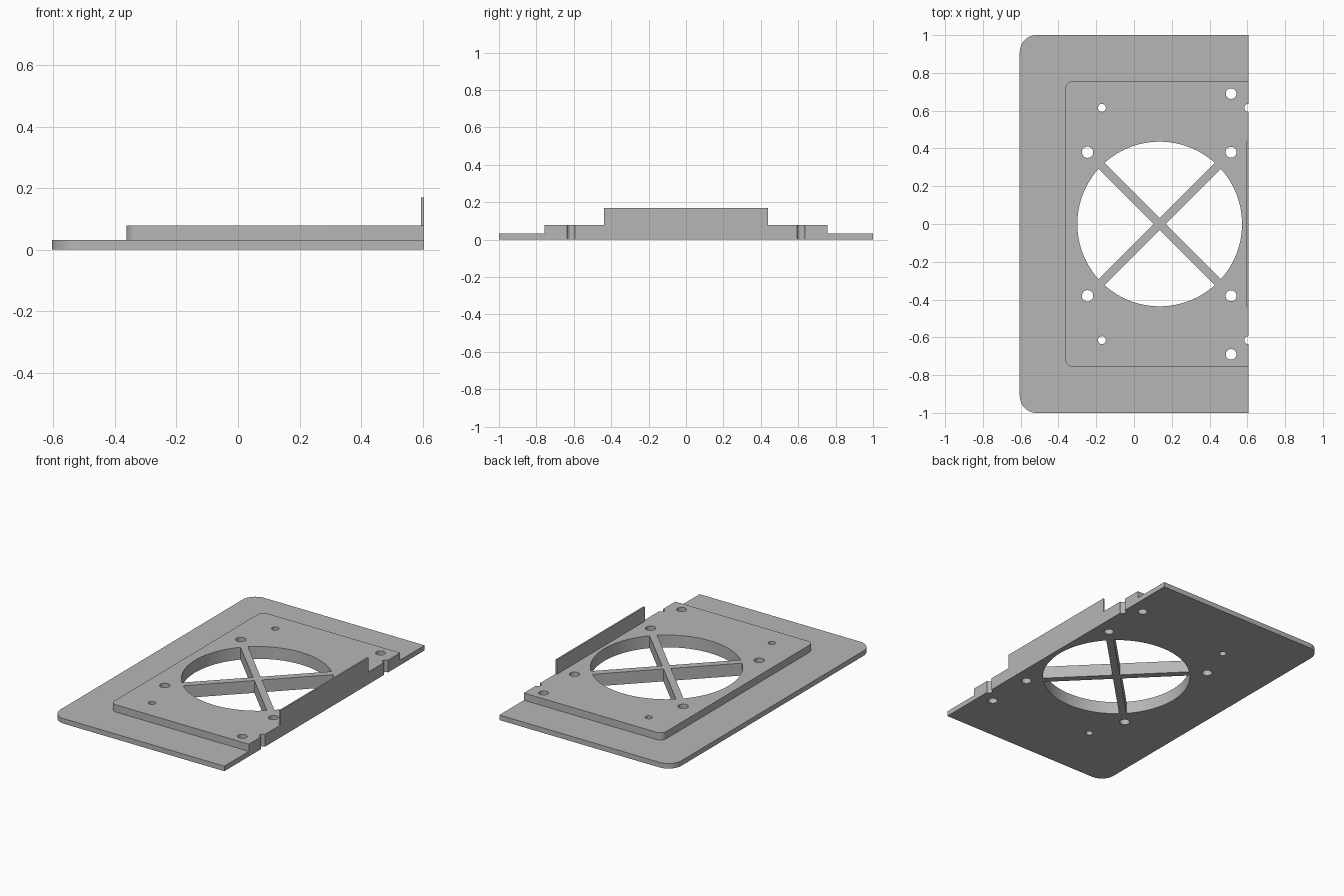
import bpy
import bmesh
from math import sin, cos, asin, pi, radians, sqrt

old = bpy.data.objects.get("Cube")
if old:
    bpy.data.objects.remove(old, do_unlink=True)

EDGE = 0.605                        # straight edge at +x
BASE_TOP, PLATE_TOP, LIP_TOP = 0.032, 0.078, 0.169
FAN_X, FAN_R, SPOKE = 0.136, 0.436, 0.044

grey = bpy.data.materials.new("plain grey")
grey.use_nodes = True
colour = (0.47, 0.47, 0.47, 1)
grey.diffuse_color = colour
grey.node_tree.nodes["Principled BSDF"].inputs["Base Color"].default_value = colour


def arc(cx, cy, r, a0, a1, n):
    return [(cx + r * cos(a0 + (a1 - a0) * i / n),
             cy + r * sin(a0 + (a1 - a0) * i / n)) for i in range(n + 1)]


def add_prism(bm, outline, z0, z1):
    """Extrude a counter-clockwise outline from z0 to z1."""
    low = [bm.verts.new((x, y, z0)) for x, y in outline]
    high = [bm.verts.new((x, y, z1)) for x, y in outline]
    bm.faces.new(low[::-1])
    bm.faces.new(high)
    n = len(low)
    for i in range(n):
        j = (i + 1) % n
        bm.faces.new((low[i], low[j], high[j], high[i]))


def make_object(name, prisms):
    bm = bmesh.new()
    for outline, z0, z1 in prisms:
        add_prism(bm, outline, z0, z1)
    mesh = bpy.data.meshes.new(name)
    bm.to_mesh(mesh)
    bm.free()
    mesh.materials.append(grey)
    obj = bpy.data.objects.new(name, mesh)
    bpy.context.collection.objects.link(obj)
    return obj


def plate_outline(left, half, r):
    """Rectangle with two rounded corners on the -x side."""
    return ([(EDGE, -half), (EDGE, half)]
            + arc(left + r, half - r, r, pi / 2, pi, 12)
            + arc(left + r, r - half, r, pi, 1.5 * pi, 12))


# Openings: four fan sectors that leave diagonal spokes, then screw holes
openings = []
half_angle = pi / 4 - asin(SPOKE / 2 / FAN_R)
for k in range(4):
    a = k * pi / 2
    tip = (FAN_X + SPOKE / sqrt(2) * cos(a), SPOKE / sqrt(2) * sin(a))
    openings.append([tip] + arc(FAN_X, 0, FAN_R, a - half_angle, a + half_angle, 24))

for x, y, r in ((0.514, 0.69, 0.028), (0.514, 0.38, 0.029), (-0.246, 0.38, 0.03),
                (-0.17, 0.615, 0.021), (EDGE, 0.615, 0.021)):
    for side in (1, -1):
        openings.append(arc(x, y * side, r, 0, 2 * pi, 32)[:-1])

cutter = make_object("opening_cutter", [(o, -0.1, 0.3) for o in openings])
cutter.hide_render = True

# Stacked plates
base = make_object("base_plate", [(plate_outline(-EDGE, 1, 0.09), 0, BASE_TOP)])
raised = make_object("raised_plate",
                     [(plate_outline(-0.363, 0.756, 0.04), BASE_TOP, PLATE_TOP)])

for obj in (base, raised):
    cut = obj.modifiers.new("openings", "BOOLEAN")
    cut.operation = "DIFFERENCE"
    cut.solver = "EXACT"
    cut.object = cutter
    bpy.ops.object.select_all(action="DESELECT")
    bpy.context.view_layer.objects.active = obj
    obj.select_set(True)
    bpy.ops.object.modifier_apply(modifier=cut.name)
    bpy.ops.object.shade_smooth_by_angle(angle=radians(30))

bpy.data.objects.remove(cutter, do_unlink=True)

# Thin upright lip along the straight edge
lip = [(EDGE - 0.01, -0.438), (EDGE, -0.438), (EDGE, 0.438), (EDGE - 0.01, 0.438)]
make_object("edge_lip", [(lip, PLATE_TOP, LIP_TOP)])
